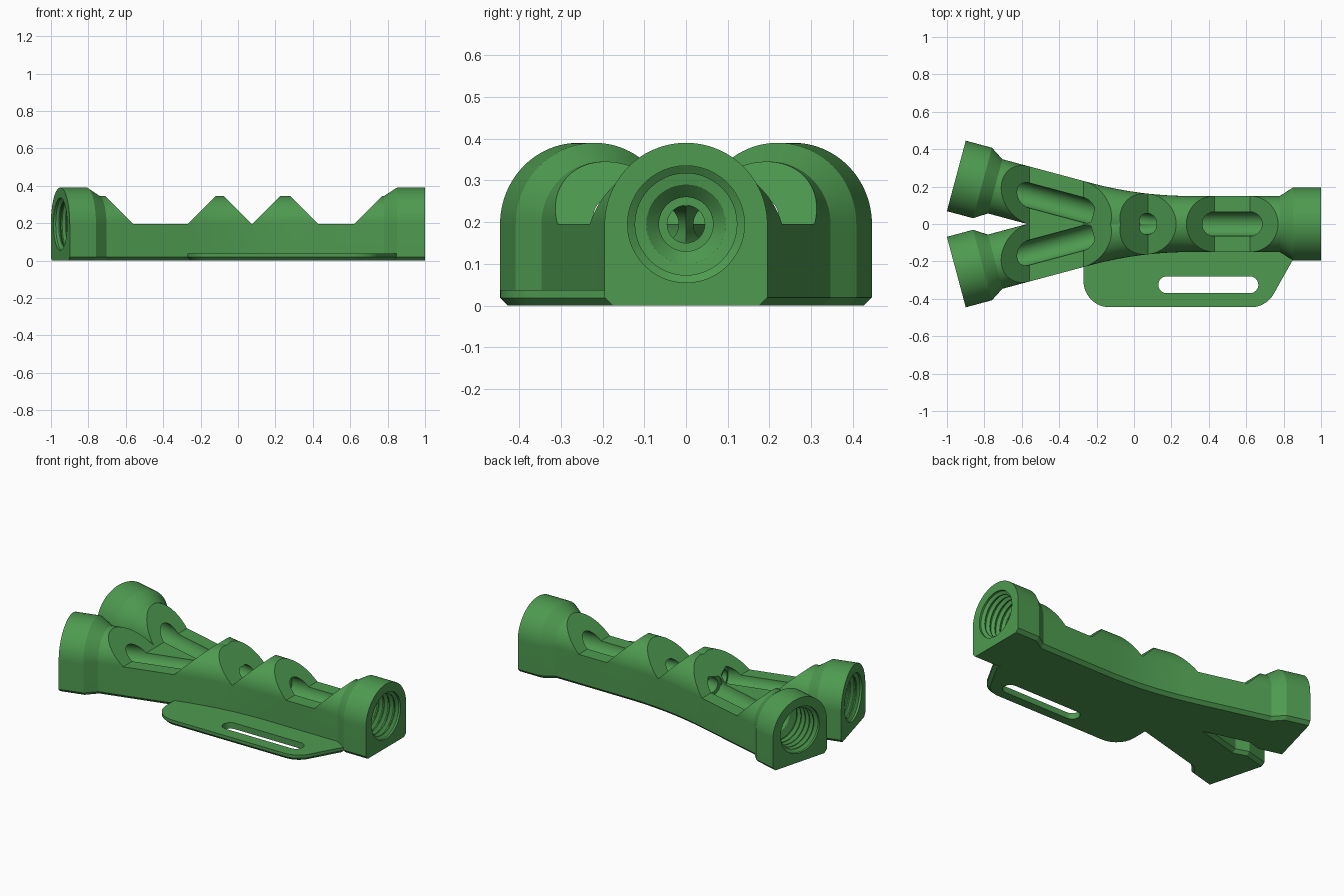
import bpy, bmesh, math
from mathutils import Vector

if "Cube" in bpy.data.objects:
    bpy.data.objects.remove(bpy.data.objects["Cube"])

AXIS_Z = 0.195               # height of the bore axis
TILT = math.radians(15)      # angle of each branch
BEND_X, BEND_R = 0.30, 2.21  # start and radius of the bend
ARM_END = Vector((-0.95, 0.257))

green = bpy.data.materials.new("green_plastic")
green.diffuse_color = (0.076, 0.323, 0.08, 1)
green.use_nodes = True
green.node_tree.nodes["Principled BSDF"].inputs["Base Color"].default_value = green.diffuse_color


def make(name, bm):
    bmesh.ops.recalc_face_normals(bm, faces=bm.faces)
    me = bpy.data.meshes.new(name)
    bm.to_mesh(me)
    bm.free()
    me.materials.append(green)
    ob = bpy.data.objects.new(name, me)
    bpy.context.collection.objects.link(ob)
    return ob


def arch(r, n=48):
    """Flat bottomed section with chamfered feet and a round top."""
    pts = [(-r, 0.02), (-r + 0.02, 0), (r - 0.02, 0), (r, 0.02)]
    return pts + [(r * math.cos(math.pi * i / n), AXIS_Z + r * math.sin(math.pi * i / n))
                  for i in range(n + 1)]


def circle(r, n=48):
    return [(r * math.cos(2 * math.pi * i / n), AXIS_Z + r * math.sin(2 * math.pi * i / n))
            for i in range(n)]


def loft(stations, section):
    """Skin sections placed at (x, y, heading, radius)."""
    bm = bmesh.new()
    rings = [[bm.verts.new((x + u * math.sin(t), y + u * math.cos(t), z)) for u, z in section(r)]
             for x, y, t, r in stations]
    for a, b in zip(rings, rings[1:]):
        for i in range(len(a)):
            j = (i + 1) % len(a)
            bm.faces.new((a[i], a[j], b[j], b[i]))
    bm.faces.new(rings[0])
    bm.faces.new(rings[-1])
    return bm


def mirror_half(bm):
    """Keep y > 0 and mirror it, so the branches split at the middle plane."""
    bmesh.ops.bisect_plane(bm, geom=bm.verts[:] + bm.edges[:] + bm.faces[:], dist=1e-5,
                           plane_co=(0, 0, 0), plane_no=(0, -1, 0), clear_outer=True)
    dup = bmesh.ops.duplicate(bm, geom=bm.verts[:] + bm.edges[:] + bm.faces[:])["geom"]
    for v in dup:
        if isinstance(v, bmesh.types.BMVert):
            v.co.y *= -1
    bmesh.ops.remove_doubles(bm, verts=bm.verts, dist=1e-5)
    return bm


def prism(outline, lo, hi, axis):
    """Extrude an outline along y (x-z outline) or z (x-y outline)."""
    bm = bmesh.new()
    place = (lambda p, h: (p[0], h, p[1])) if axis == "y" else (lambda p, h: (p[0], p[1], h))
    a = [bm.verts.new(place(p, lo)) for p in outline]
    b = [bm.verts.new(place(p, hi)) for p in outline]
    bm.faces.new(a)
    bm.faces.new(b)
    for i in range(len(a)):
        j = (i + 1) % len(a)
        bm.faces.new((a[i], a[j], b[j], b[i]))
    bmesh.ops.recalc_face_normals(bm, faces=bm.faces)
    return bm


def arc(cx, cy, r, a0, a1, n=12):
    return [(cx + r * math.cos(math.radians(a0 + (a1 - a0) * i / n)),
             cy + r * math.sin(math.radians(a0 + (a1 - a0) * i / n))) for i in range(n + 1)]


def combine(target, other, operation):
    mod = target.modifiers.new("join", "BOOLEAN")
    mod.operation, mod.solver, mod.object = operation, "EXACT", other
    bpy.context.view_layer.objects.active = target
    bpy.ops.object.modifier_apply(modifier=mod.name)
    bpy.data.objects.remove(other)


def arm(s, r):
    """Station on the straight branch, s inward from its open end."""
    return (ARM_END.x + s * math.cos(TILT), ARM_END.y - s * math.sin(TILT), TILT, r)


def bend(r, n=20):
    return [(BEND_X - BEND_R * math.sin(TILT * i / n), BEND_R * (1 - math.cos(TILT * i / n)),
             TILT * i / n, r) for i in range(n + 1)]


# Y-shaped body with thicker sockets at its three ends
trunk = [(1, 0, 0, 0.195), (0.85, 0, 0, 0.195), (0.78, 0, 0, 0.15)]
branch = [arm(0.215, 0.15), arm(0.145, 0.195), arm(0, 0.195)]
body = make("y_body", mirror_half(loft(trunk + bend(0.15) + branch, arch)))

# side flange with a chamfered underside and a strap slot
outline = [(0.85, -0.19), (0.84, -0.1), (-0.27, -0.1)]
outline += arc(-0.13, -0.305, 0.14, 180, 270) + arc(0.625, -0.305, 0.14, 270, 331)
bm = prism(outline, 0, 0.037, "z")
bmesh.ops.bevel(bm, geom=[e for e in bm.edges if all(v.co.z < 0.001 for v in e.verts)],
                offset=0.018, segments=1, affect="EDGES")
combine(body, make("flange", bm), "UNION")
slot = arc(0.62, -0.325, 0.045, -90, 90) + arc(0.175, -0.325, 0.045, 90, 270)
combine(body, make("strap_slot", prism(slot, -0.1, 0.1, "z")), "DIFFERENCE")

# 45 degree finger notches across the top
for x0, x1 in ((-0.56, -0.27), (0.075, 0.075), (0.43, 0.62)):
    h = 0.163
    notch = [(x0 - h, AXIS_Z + h), (x0, AXIS_Z)]
    notch += [(x1, AXIS_Z)] if x1 > x0 else []
    notch += [(x1 + h, AXIS_Z + h)]
    combine(body, make("notch", prism(notch, -0.6, 0.6, "y")), "DIFFERENCE")

# threaded bores, narrowing through a cone to a straight drill
PITCH = 0.036
bore = [(-0.03, 0.14), (0.012, 0.14)]
for k in range(5):
    s = 0.012 + k * PITCH
    bore += [(s + 0.012, 0.122), (s + 0.018, 0.122), (s + 0.030, 0.14), (s + PITCH, 0.14)]
bore += [(0.2, 0.095), (0.23, 0.065)]
right = [(1 - s, 0, 0, r) for s, r in bore + [(0.68, 0.065)]]
left = [arm(s, r) for s, r in bore + [(0.76, 0.065)]]
lower = [(x, -y, -t, r) for x, y, t, r in left]
for stations in (right, left, lower):
    combine(body, make("threaded_bore", loft(stations, circle)), "DIFFERENCE")

# narrow forked channel joining the three bores
channel = [(0.36, 0, 0, 0.045)] + bend(0.045) + [arm(0.66, 0.045)]
combine(body, make("channel", mirror_half(loft(channel, circle))), "DIFFERENCE")

# smooth curved walls, keep crisp edges
bpy.ops.object.select_all(action="DESELECT")
body.select_set(True)
bpy.context.view_layer.objects.active = body
bpy.ops.object.shade_smooth_by_angle(angle=math.radians(20))
